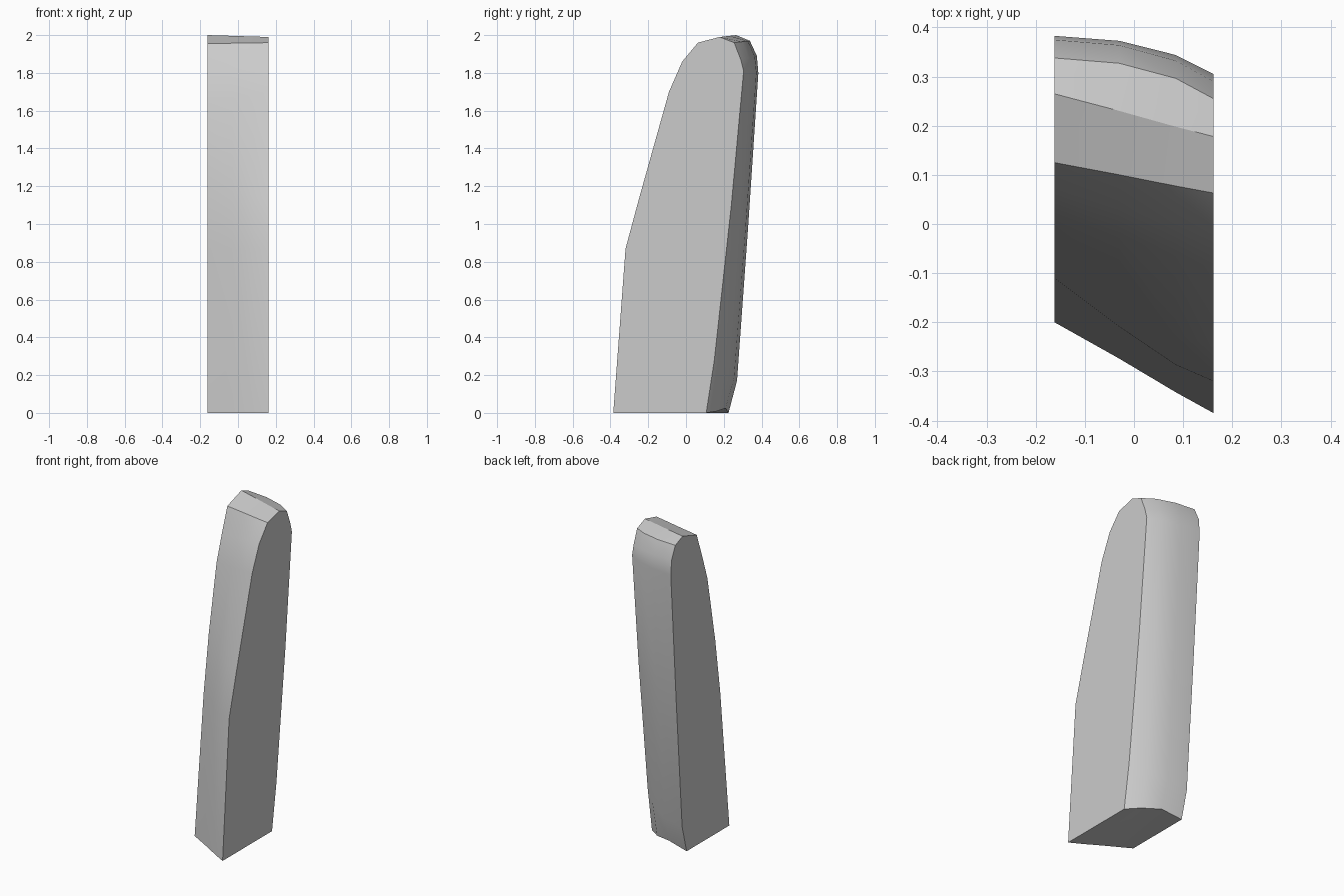
import bpy
import bmesh
import math

old = bpy.data.objects.get("Cube")
if old:
    bpy.data.objects.remove(old, do_unlink=True)

# Single plain grey finish
grey = bpy.data.materials.new("plain grey")
grey.use_nodes = True
colour = (0.6, 0.6, 0.6, 1)
grey.diffuse_color = colour
grey.node_tree.nodes["Principled BSDF"].inputs["Base Color"].default_value = colour

# Side profiles (y, z): front foot, up the front, over the top, down the back
LEFT = [(-.385, 0), (-.32, .87), (-.25, 1.13), (-.09, 1.70), (-.02, 1.86), (.063, 1.96),
        (.178, 1.99), (.255, 1.96), (.29, 1.87), (.305, 1.81), (.24, 1.1), (.15, .28), (.107, 0)]
RIGHT = [(-.2, 0), (-.11, .87), (-.06, 1.22), (.018, 1.64), (.07, 1.80), (.125, 1.955),
         (.265, 2), (.338, 1.97), (.375, 1.89), (.383, 1.80), (.33, 1.0), (.27, .17), (.225, 0)]
# Cross columns: x, blend on the front, blend on the rounded back
COLUMNS = [(.162, 0, 0), (.085, .23, .5), (-.03, .6, .87), (-.162, 1, 1)]
FRONT_ROWS = 7
BULGED_ROWS = (1, 2)


def column(bm, x, front, back):
    """One cross section blended between the two side profiles."""
    inner = 0 < front < 1
    verts = []
    for i, (a, b) in enumerate(zip(LEFT, RIGHT)):
        t = front if i < FRONT_ROWS else back
        y, z = (p + (q - p) * t for p, q in zip(a, b))
        if inner and i in BULGED_ROWS:
            y -= .015
        if inner and i == len(LEFT) - 1:
            z += .025 * front / .6
        verts.append(bm.verts.new((x, y, z)))
    return verts


# Tapered slab body: lofted columns closed by two flat sides
bm = bmesh.new()
rings = [column(bm, *c) for c in COLUMNS]
n = len(LEFT)
for a, b in zip(rings, rings[1:]):
    for i in range(n):
        j = (i + 1) % n
        bm.faces.new((a[i], a[j], b[j], b[i]))
bm.faces.new(rings[0])
bm.faces.new(rings[-1])
bmesh.ops.recalc_face_normals(bm, faces=bm.faces)
mesh = bpy.data.meshes.new("slab_body")
bm.to_mesh(mesh)
bm.free()
mesh.materials.append(grey)
body = bpy.data.objects.new("slab_body", mesh)
bpy.context.collection.objects.link(body)

# Soft shading with crisp side edges
bpy.ops.object.select_all(action="DESELECT")
body.select_set(True)
bpy.context.view_layer.objects.active = body
bpy.ops.object.shade_smooth_by_angle(angle=math.radians(30))
